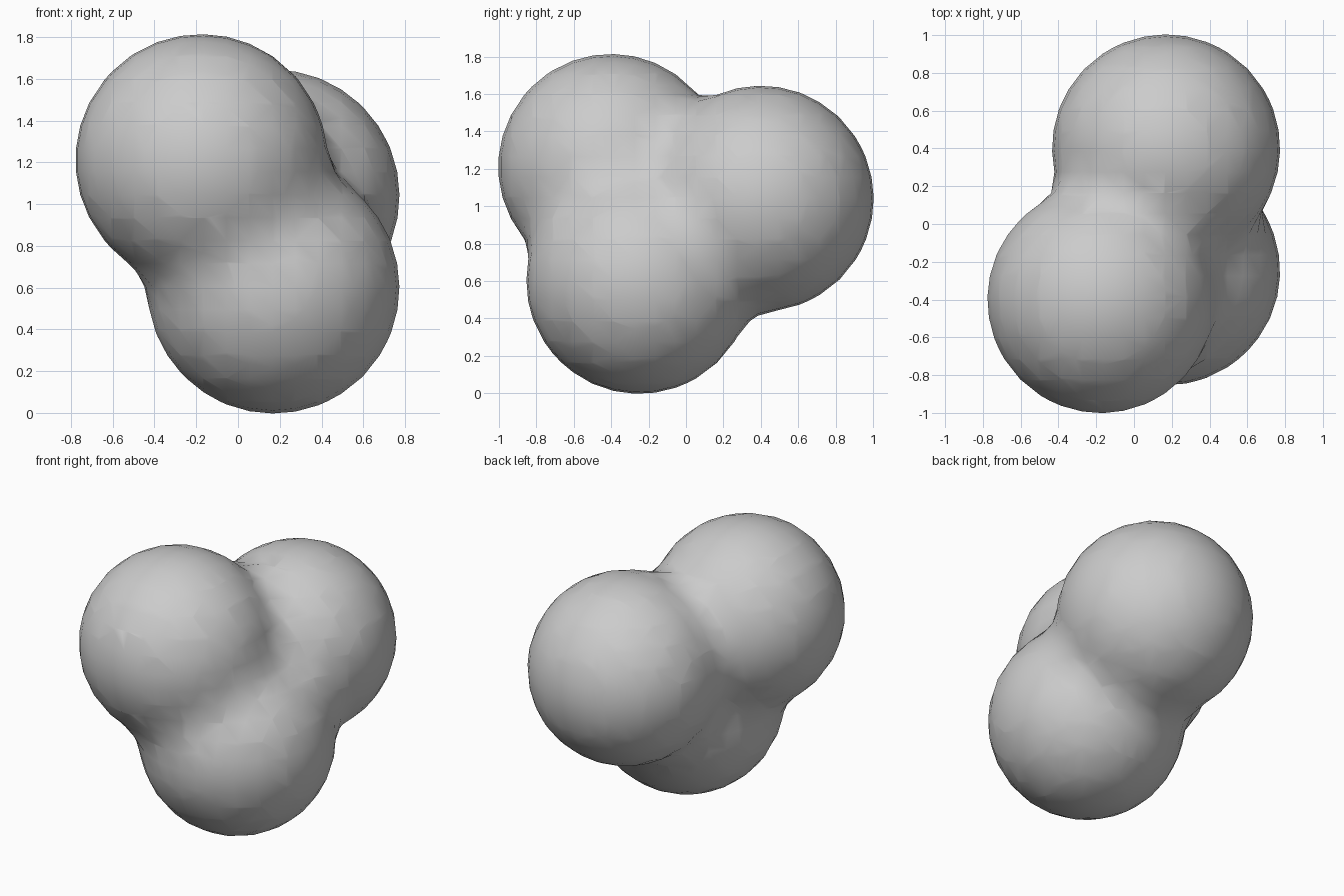
import bpy

if "Cube" in bpy.data.objects:
    bpy.data.objects.remove(bpy.data.objects["Cube"])

# three equal balls that melt together in tight fillets
CENTRES = [(-0.175, -0.40, 1.21), (0.17, 0.40, 1.04), (0.17, -0.25, 0.60)]
VISIBLE_RADIUS = 0.603
STIFFNESS, THRESHOLD = 10.0, 0.6

data = bpy.data.metaballs.new("blob")
data.threshold = THRESHOLD
data.resolution = 0.11
data.render_resolution = 0.11
field_ratio = (1 - (THRESHOLD / STIFFNESS) ** (1 / 3)) ** 0.5
for centre in CENTRES:
    ball = data.elements.new(type='BALL')
    ball.co = centre
    ball.radius = VISIBLE_RADIUS / field_ratio  # field radius from surface radius
    ball.stiffness = STIFFNESS

blob = bpy.data.objects.new("blob", data)
bpy.context.collection.objects.link(blob)
bpy.context.view_layer.objects.active = blob
blob.select_set(True)
bpy.context.view_layer.update()

# turn the fused surface into a smooth mesh
bpy.ops.object.convert(target='MESH')
blob = bpy.context.view_layer.objects.active
blob.name = "fused_balls"
bpy.ops.object.shade_smooth()
